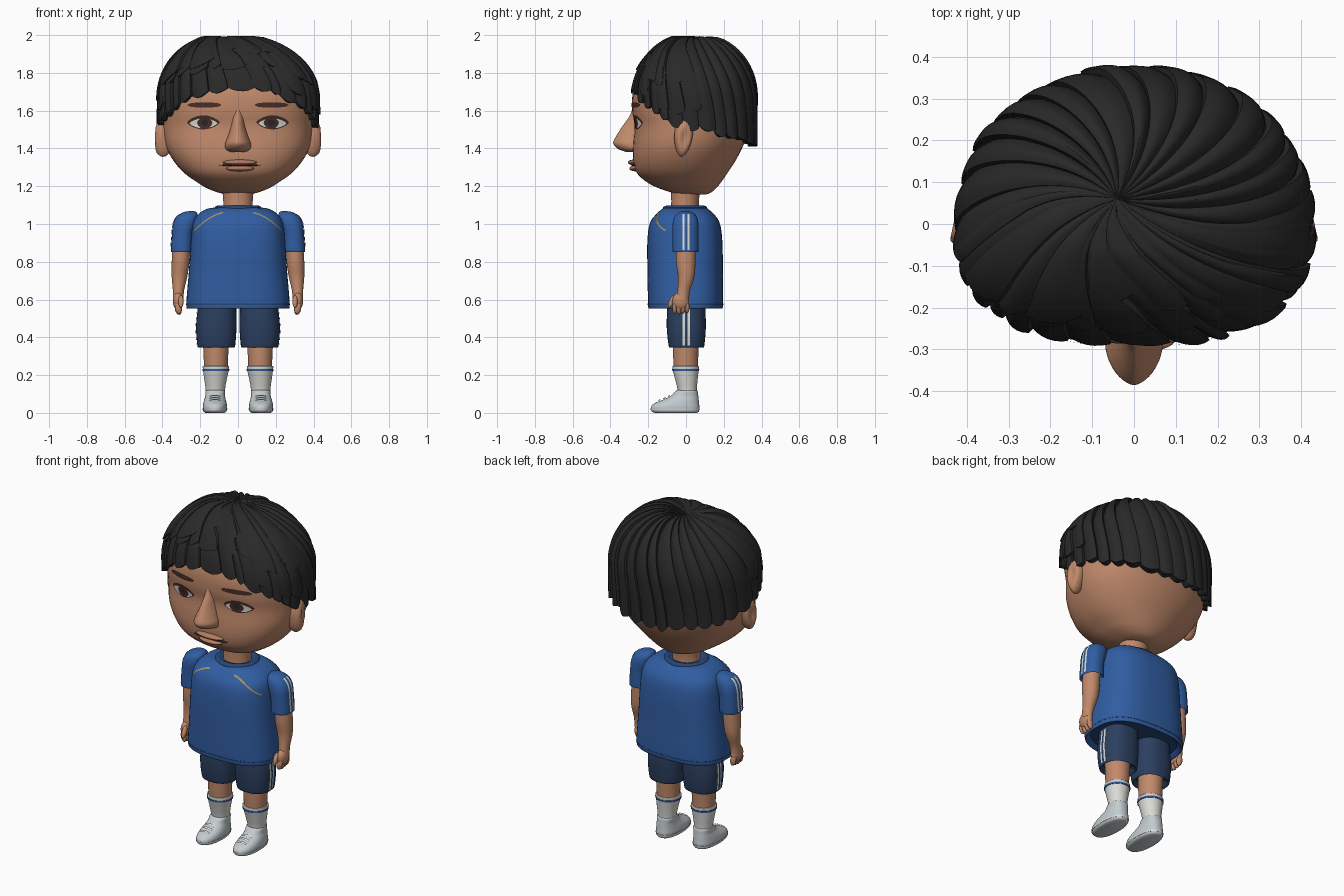
import bpy, bmesh, math, random
from math import sin, cos, pi, radians
from mathutils import Vector
from mathutils.bvhtree import BVHTree

cube = bpy.data.objects.get("Cube")
if cube:
    bpy.data.objects.remove(cube, do_unlink=True)
random.seed(4)


def material(name, r, g, b):
    m = bpy.data.materials.new(name)
    m.use_nodes = True
    m.diffuse_color = (r, g, b, 1)
    bsdf = m.node_tree.nodes["Principled BSDF"]
    bsdf.inputs["Base Color"].default_value = (r, g, b, 1)
    bsdf.inputs["Roughness"].default_value = 0.8
    return m


SKIN = material("skin", .53, .25, .145)
LIP = material("lip", .46, .2, .12)
HAIR = material("black hair", .022, .022, .022)
BROWN = material("dark brown", .065, .026, .02)
BLUE = material("shirt blue", .03, .11, .36)
DARK = material("trim blue", .02, .06, .18)
NAVY = material("shorts navy", .024, .05, .115)
WHITE = material("white", .7, .7, .67)
GREY = material("shoe grey", .55, .6, .63)
GOLD = material("gold trim", .38, .28, .12)


def make(name, verts, faces, mat, angle=45, fix=True):
    me = bpy.data.meshes.new(name)
    me.from_pydata(verts, [], faces)
    if fix:
        bm = bmesh.new()
        bm.from_mesh(me)
        bmesh.ops.recalc_face_normals(bm, faces=bm.faces)
        bm.to_mesh(me)
        bm.free()
    me.materials.append(mat)
    me.shade_smooth()
    me.set_sharp_from_angle(angle=radians(angle))
    ob = bpy.data.objects.new(name, me)
    bpy.context.scene.collection.objects.link(ob)
    return ob


def power(c, n):
    return math.copysign(abs(c) ** (2 / n), c)


def smooth(rings, sub):
    """Catmull-Rom interpolation of ring tuples."""
    out, last = [], len(rings) - 1
    for i in range(last):
        a, b, c, d = (rings[min(max(i + k, 0), last)] for k in (-1, 0, 1, 2))
        for k in range(sub):
            t = k / sub
            out.append([q + .5 * t * (r - p + t * (2*p - 5*q + 4*r - s + t * (3*(q - r) + s - p)))
                        for p, q, r, s in zip(a, b, c, d)])
    return out + [rings[-1]]


def loft(name, rings, mat, s=1, front=2, back=2, seg=40, sub=4):
    """Rings are (z, centre x, half width, front y, back y)."""
    verts, faces = [], []
    rows = smooth(rings, sub)
    for z, cx, rx, yf, yb in rows:
        mid, ry = (yf + yb) / 2, (yb - yf) / 2
        for k in range(seg):
            a = 2 * pi * k / seg
            n = front if sin(a) < 0 else back
            verts.append((s * cx + rx * power(cos(a), n), mid + ry * power(sin(a), n), z))
    for j in range(len(rows) - 1):
        for k in range(seg):
            m = (k + 1) % seg
            faces.append((j*seg + k, j*seg + m, (j + 1)*seg + m, (j + 1)*seg + k))
    faces += [tuple(range(seg)), tuple(range(len(verts) - seg, len(verts)))]
    ob = make(name, verts, faces, mat)
    return ob, BVHTree.FromPolygons([Vector(v) for v in verts], faces)


def ball(name, loc, radii, mat, rot=(0, 0, 0)):
    me = bpy.data.meshes.new(name)
    bm = bmesh.new()
    bmesh.ops.create_uvsphere(bm, u_segments=24, v_segments=14, radius=1)
    bm.to_mesh(me)
    bm.free()
    me.materials.append(mat)
    me.shade_smooth()
    ob = bpy.data.objects.new(name, me)
    ob.location, ob.scale, ob.rotation_euler = loc, radii, rot
    bpy.context.scene.collection.objects.link(ob)
    return ob


def decal(name, mat, tree, origin, aim, lift, nu=16, nv=4):
    """Thin patch laid on a surface; origin(u, v) gives the ray start."""
    verts, faces = [], []
    aim = Vector(aim)
    for i in range(nu + 1):
        for j in range(nv + 1):
            o = Vector(origin(i / nu, 2 * j / nv - 1))
            hit = tree.ray_cast(o, aim)[0]
            verts.append((hit or o + aim) - aim * lift)
    for i in range(nu):
        for j in range(nv):
            a = i * (nv + 1) + j
            f = (a, a + 1, a + nv + 2, a + nv + 1)
            nrm = (verts[f[1]] - verts[f[0]]).cross(verts[f[3]] - verts[f[0]])
            faces.append(f if nrm.dot(aim) < 0 else f[::-1])
    return make(name, verts, faces, mat, fix=False)


# Head and neck
head, head_tree = loft("head", [
    (1.155, 0, .04, .0, .1), (1.165, 0, .1, -.07, .13), (1.19, 0, .165, -.145, .16),
    (1.22, 0, .215, -.205, .185), (1.27, 0, .285, -.26, .22), (1.34, 0, .345, -.28, .265),
    (1.42, 0, .385, -.28, .305), (1.52, 0, .4, -.272, .34), (1.6, 0, .403, -.285, .35),
    (1.7, 0, .395, -.28, .345), (1.8, 0, .35, -.235, .3), (1.9, 0, .2, -.14, .2)],
    SKIN, front=2.6, back=2.1, seg=64)
loft("neck", [(1.05, 0, .08, -.08, .07), (1.12, 0, .078, -.078, .068), (1.2, 0, .085, -.08, .08)], SKIN)

# Face
loft("nose", [(1.62, 0, .025, -.28, -.2), (1.57, 0, .03, -.3, -.2), (1.52, 0, .036, -.335, -.2),
              (1.46, 0, .055, -.373, -.2), (1.425, 0, .068, -.385, -.2), (1.395, 0, .064, -.355, -.2),
              (1.38, 0, .04, -.31, -.2)], SKIN, front=1.7)
ball("upper_lip", (.01, -.275, 1.326), (.09, .032, .015), LIP)
ball("lower_lip", (.01, -.268, 1.294), (.075, .032, .015), LIP)
ball("mouth_line", (.01, -.272, 1.311), (.11, .018, .005), BROWN)


def face_patch(name, mat, x, z, width, half, lift, curve, s):
    decal(name, mat, head_tree,
          lambda u, v: (s * (x + (u - .5) * width), -1, z + v * half * sin(pi * u) ** curve),
          (0, 1, 0), lift)


for s, side in ((1, "left"), (-1, "right")):
    face_patch(side + "_eyelid", BROWN, .183, 1.538, .175, .037, .003, .7, s)
    face_patch(side + "_eye_white", WHITE, .183, 1.533, .15, .026, .005, .7, s)
    face_patch(side + "_iris", BROWN, .176, 1.535, .082, .032, .007, .6, s)
    face_patch(side + "_pupil", HAIR, .176, 1.535, .036, .017, .009, .6, s)
    face_patch(side + "_eyebrow", BROWN, .178, 1.63, .18, .014, .006, .35, s)
    ear = ball(side + "_ear", (s * .395, -.015, 1.455), (.055, .056, .1), SKIN,
               (radians(-6), 0, s * radians(12)))
    for v in ear.data.vertices:
        d = math.hypot(v.co.y, v.co.z)
        v.co.y *= .85 + .2 * v.co.z
        if v.co.x * s > 0:
            v.co.x *= min(1, .45 + .75 * d)


# Hair: overlapping locks swirling out of the crown
def hairline(a):
    c = -sin(a)
    return 1.53 + (.19 * c ** 1.5 if c > 0 else .09 * c)


def hair(name, locks, lift, amp, raise_edge, spread, only_front=False, steps=6, rows=22):
    verts, faces = [], []
    cuts = [(l + random.uniform(-.25, .25)) / locks for l in range(locks)]
    cuts.append(cuts[0] + 1)
    for l in range(locks):
        height, tip = amp * random.uniform(.6, 1), random.uniform(-1, 1) * spread
        for k in range(steps + 1):
            p = k / steps
            a = 2 * pi * (cuts[l] + (cuts[l + 1] - cuts[l]) * p)
            edge = hairline(a) + raise_edge + tip - .022 * sin(pi * p)
            if edge > 1.66:
                total = .36 * math.acos((edge - 1.66) / .34)
            else:
                total = .18 * pi + 1.66 - edge
            for j in range(rows + 2):
                t = min(j / rows, 1)
                phi = min(t * total / .36, pi / 2)
                z = 1.66 + .325 * cos(phi) - max(0, t * total - .18 * pi)
                r = sin(phi)
                ang = a - .55 * (1 - t) ** 1.5
                h = (lift + height * sin(2.3 * p)) * min(1, 3 * r)
                n = 2.5 if sin(ang) < 0 else 2.1
                push = r + (h / .36 if j <= rows else -.07)
                depth = .283 if sin(ang) < 0 else .362
                verts.append((-.04 * (1 - r) + .408 * push * power(cos(ang), n),
                              .06 * (1 - r) + depth * push * power(sin(ang), n),
                              z + h * cos(phi)))
    cols, w = locks * (steps + 1), rows + 2
    for i in range(cols):
        m = (i + 1) % cols
        mid = 2 * pi * cuts[i // (steps + 1)]
        if only_front and sin(mid) > .05:
            continue
        for j in range(w - 1):
            faces.append((i*w + j, i*w + j + 1, m*w + j + 1, m*w + j))
    return make(name, verts, faces, HAIR, angle=32, fix=False)


hair("hair", 30, .002, .022, 0, .012)
hair("hair_fringe_layer", 26, .012, .014, .11, .06, only_front=True)
hair("hair_top_layer", 20, .016, .014, .2, .05, only_front=True)

# Shirt
shirt, shirt_tree = loft("shirt", [
    (.575, 0, .24, -.17, .165), (.553, 0, .262, -.192, .186), (.56, 0, .273, -.2, .195),
    (.62, 0, .271, -.202, .197), (.75, 0, .26, -.204, .195), (.9, 0, .25, -.205, .193),
    (1.0, 0, .24, -.193, .18), (1.05, 0, .212, -.16, .15), (1.08, 0, .165, -.125, .115),
    (1.088, 0, .11, -.1, .09)], BLUE, front=2.7, back=2.7, seg=56)
loft("collar", [(1.07, 0, .125, -.125, .115), (1.09, 0, .122, -.12, .11),
                (1.097, 0, .105, -.102, .093), (1.088, 0, .085, -.084, .075)], DARK)
loft("hem_seam", [(.572, 0, .2745, -.2025, .1975), (.578, 0, .2745, -.2025, .1975)],
     DARK, front=2.7, back=2.7, seg=56, sub=1)

for s, side in ((1, "left"), (-1, "right")):
    # Sleeve with two stripes, and shoulder piping
    sleeve, tree = loft(side + "_sleeve", [
        (.875, .298, .045, -.055, .05), (.855, .298, .054, -.067, .062), (.862, .298, .058, -.071, .066),
        (.94, .294, .056, -.071, .066), (1.0, .282, .062, -.071, .066), (1.04, .268, .056, -.06, .056),
        (1.062, .255, .035, -.035, .033), (1.068, .245, .012, -.012, .012)], BLUE, s, 2.3, 2.3)
    for y in (-.013, .013):
        decal(side + "_sleeve_stripe", WHITE, tree,
              lambda u, v: (s, y + v * .006, .862 + u * .19), (-s, 0, 0), .003, nv=2)
    decal(side + "_piping", GOLD, shirt_tree,
          lambda u, v: (s * (.08 + .15 * u), -1, 1.06 - .03 * u - .065 * u * u + v * .004),
          (0, 1, 0), .004, nv=2)

    # Arm and hand
    loft(side + "_arm", [(.92, .298, .045, -.05, .05), (.8, .304, .047, -.052, .05),
                         (.72, .31, .041, -.042, .044), (.65, .315, .03, -.045, .022),
                         (.6, .317, .028, -.055, .015)], SKIN, s)
    ball(side + "_palm", (s * .317, -.028, .592), (.028, .045, .048), SKIN)
    for i in range(4):
        ball(side + "_finger", (s * .316, -.06 + i * .022, .552 + .004 * abs(i - 1)),
             (.018, .0125, .033), SKIN, (0, s * radians(10), 0))
    ball(side + "_thumb", (s * .302, -.075, .59), (.014, .015, .036), SKIN, (radians(-25), 0, 0))

    # Shorts leg with two stripes
    leg, tree = loft(side + "_shorts_leg", [
        (.375, .115, .075, -.07, .07), (.35, .115, .09, -.083, .09), (.357, .115, .1, -.092, .097),
        (.45, .115, .107, -.102, .105), (.54, .112, .103, -.1, .103), (.62, .11, .1, -.095, .1)],
        NAVY, s, 2.4, 2.4)
    for y in (-.012, .014):
        decal(side + "_shorts_stripe", WHITE, tree,
              lambda u, v: (s, y + v * .006, .357 + u * .2), (-s, 0, 0), .003, nv=2)

    # Leg, sock and shoe
    loft(side + "_leg", [(.4, .117, .07, -.07, .07), (.3, .117, .065, -.068, .065),
                         (.22, .117, .062, -.064, .062)], SKIN, s)
    loft(side + "_sock", [(.06, .12, .05, -.04, .06), (.12, .12, .051, -.044, .057),
                          (.18, .119, .06, -.058, .062), (.225, .117, .068, -.07, .067),
                          (.245, .117, .07, -.072, .069), (.247, .117, .063, -.065, .062)], WHITE, s)
    loft(side + "_sock_band", [(.222, .117, .0705, -.0725, .0695), (.232, .117, .0715, -.0735, .0705)],
         BLUE, s, sub=1)
    shoe, tree = loft(side + "_shoe", [
        (0, .122, .05, -.165, .058), (.008, .122, .061, -.182, .069), (.03, .122, .064, -.186, .071),
        (.05, .122, .062, -.168, .069), (.07, .122, .057, -.122, .067), (.09, .121, .052, -.08, .065),
        (.115, .12, .052, -.055, .062), (.12, .12, .045, -.045, .055)], GREY, s, 2.2, 2.4)
    loft(side + "_sole_band", [(.014, .122, .0645, -.1865, .0715), (.024, .122, .066, -.188, .073)],
         WHITE, s, 2.2, 2.4, sub=1)
    for y in (-.14, -.115, -.09):
        decal(side + "_lace", WHITE, tree,
              lambda u, v: (s * .122 + (u - .5) * .06, y + v * .006, 1), (0, 0, -1), .008, nv=2)
